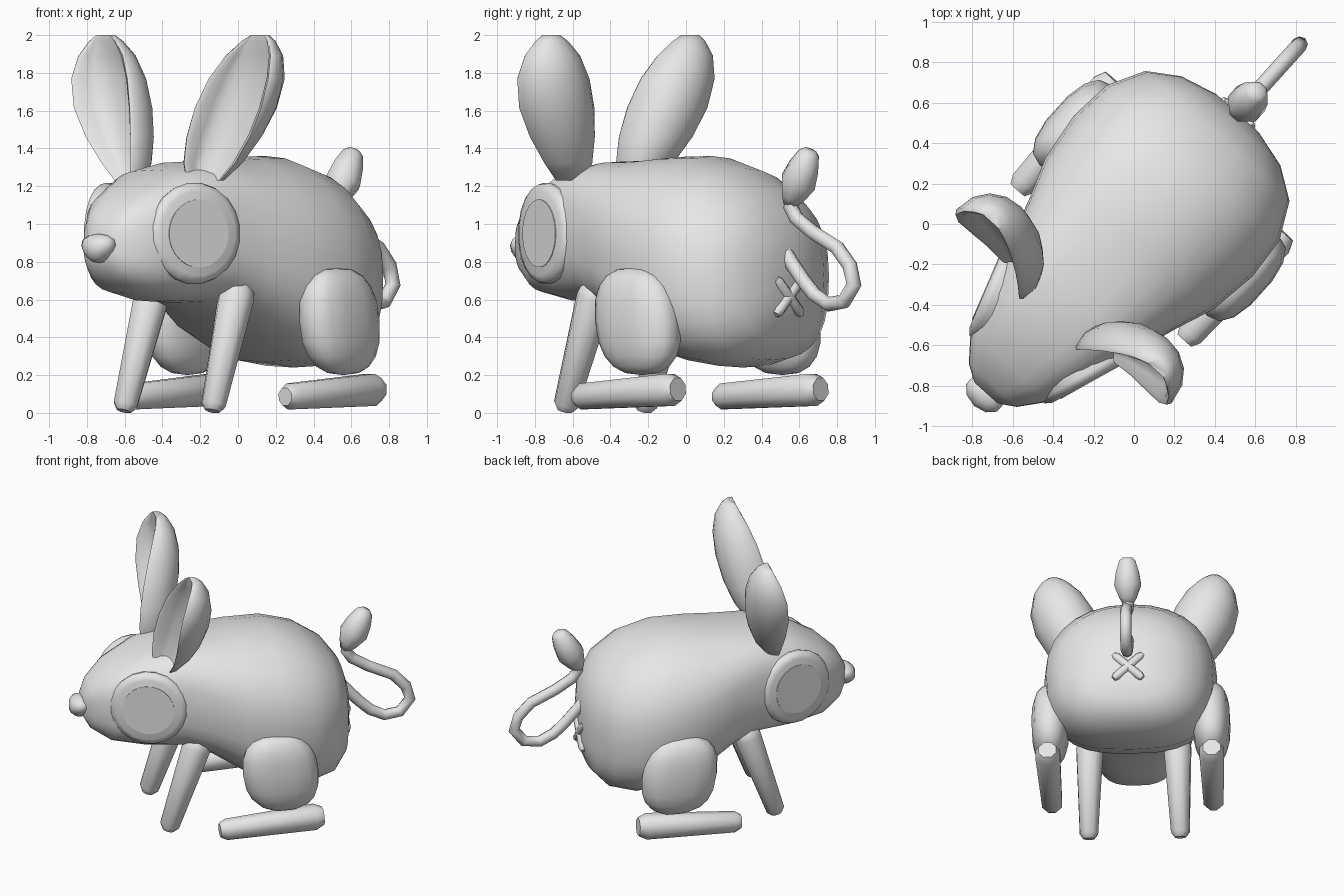
import bpy, bmesh, math
from mathutils import Vector, Matrix

old = bpy.data.objects.get("Cube")
if old:
    bpy.data.objects.remove(old, do_unlink=True)

grey = bpy.data.materials.new("plain_grey")
grey.use_nodes = True
COLOUR = (0.8, 0.8, 0.8, 1)
grey.diffuse_color = COLOUR
grey.node_tree.nodes["Principled BSDF"].inputs["Base Color"].default_value = COLOUR

# The animal stands turned: work in (side, forward, up), then turn to the world.
TURN = Matrix.Rotation(math.radians(-42), 3, 'Z')


def place(side, forward, up):
    return TURN @ Vector((side + .015, -forward, up))


def finish(name, bm, angle=50):
    bmesh.ops.recalc_face_normals(bm, faces=bm.faces)
    mesh = bpy.data.meshes.new(name)
    bm.to_mesh(mesh)
    bm.free()
    obj = bpy.data.objects.new(name, mesh)
    bpy.context.collection.objects.link(obj)
    mesh.materials.append(grey)
    bpy.ops.object.select_all(action='DESELECT')
    bpy.context.view_layer.objects.active = obj
    obj.select_set(True)
    bpy.ops.object.shade_smooth_by_angle(angle=math.radians(angle))


def loft(name, rings, angle=50):
    """Skin closed rings of (side, forward, up) points and cap both ends."""
    bm = bmesh.new()
    loops = [[bm.verts.new(place(*p)) for p in ring] for ring in rings]
    n = len(loops[0])
    for a, b in zip(loops, loops[1:]):
        for i in range(n):
            j = (i + 1) % n
            bm.faces.new((a[i], a[j], b[j], b[i]))
    bm.faces.new(loops[0])
    bm.faces.new(loops[-1])
    finish(name, bm, angle)


def limb(name, start, end, stations, sides=8, angle=50):
    """Round bar from start to end; stations are (fraction, radius)."""
    start, end = Vector(start), Vector(end)
    turn = (end - start).to_track_quat('Z', 'Y')
    rings = []
    for t, r in stations:
        centre = start.lerp(end, t)
        rings.append([centre + turn @ Vector((r * math.cos(a), r * math.sin(a), 0))
                      for a in (math.tau * (i + 0.5) / sides for i in range(sides))])
    loft(name, rings, angle)


def boxy(value, power):
    return math.copysign(abs(value) ** power, value)


# Body and head: forward, half width, bottom, top, roundness of the upper half
BODY = [(1.11, .08, .81, .97, .8), (1.06, .16, .72, 1.06, .7), (.93, .265, .635, 1.17, .65),
        (.7, .342, .59, 1.285, .62), (.45, .42, .58, 1.33, .67), (.25, .485, .51, 1.335, .78),
        (.05, .56, .38, 1.355, .9), (-.2, .595, .27, 1.36, .95), (-.42, .575, .24, 1.295, .92),
        (-.6, .48, .28, 1.175, .88), (-.7, .33, .38, 1.04, .85), (-.75, .14, .56, .88, .9)]
rings = []
for f, w, low, high, top in BODY:
    ring = []
    for i in range(28):
        a = math.tau * i / 28
        power = top if i <= 14 else .72
        ring.append((w * boxy(math.cos(a), power), f,
                     (low + high) / 2 + (high - low) / 2 * boxy(math.sin(a), power)))
    rings.append(ring)
loft("body", rings, 80)

# Nose: rounded wedge, wide on top and pointed below
bm = bmesh.new()
bmesh.ops.create_uvsphere(bm, u_segments=10, v_segments=7, radius=1)
for v in bm.verts:
    taper = .88 + .35 * v.co.z
    v.co = place(.115 * v.co.x * taper, 1.12 + .08 * v.co.y, .87 + .078 * v.co.z)
finish("nose", bm, 80)

# Ear stations: fraction, half width of the cup
EAR = [(0, .1), (.12, .16), (.3, .21), (.5, .235), (.7, .222), (.86, .17), (.96, .1), (1, .055)]
# Ear section: width factor, depth factor, arc steps for back, rolled rim and hollow
ARCS = [(1, 1, range(9)), (.93, -.1, (8,)), (.8, .55, range(8, -1, -1)), (.93, -.1, (0,))]


def ear(name, m):
    rings = []
    for t, w in EAR:
        cx = .285 + .265 * t + .03 * math.sin(math.pi * t)
        cf, cz = .6 - .03 * t - .105 * t ** 3, 1.23 + .77 * t
        twist = math.radians(22) * (1 - t) ** 2
        depth = w * (1.12 - .1 * t)
        ring = []
        for wide, deep, steps in ARCS:
            hollow = deep * (1 - t ** 8) if wide < 1 else deep
            for i in steps:
                a = math.pi * i / 8
                x = wide * w * math.cos(a)
                y = -hollow * depth * boxy(math.sin(a), .85) if deep > 0 else -hollow * w
                ring.append((m * (cx + x * math.cos(twist) + y * math.sin(twist)),
                             cf - x * math.sin(twist) + y * math.cos(twist), cz))
        rings.append(ring)
    loft(name, rings, 60)


def eye(name, m):
    out = Vector((m * .946, .323, 0)).normalized()
    centre = Vector((m * .33, .71, .95))
    # nearly flush domed rim with a flat middle
    limb(name + "_rim", centre - out * .09, centre + out * .02,
         [(0, .25), (.6, .27), (.85, .262), (1, .225)], 20, 60)
    limb(name + "_disc", centre + out * .018, centre + out * .024,
         [(0, .18), (1, .18)], 24, 30)


def thigh(name, m):
    bm = bmesh.new()
    bmesh.ops.create_uvsphere(bm, u_segments=14, v_segments=10, radius=1)
    for v in bm.verts:
        p = Vector([boxy(c, .8) for c in v.co])
        v.co = place(m * (.555 + .13 * p.x), -.17 - .265 * p.y + .03 * p.z, .485 + .285 * p.z)
    finish(name, bm, 80)


for word, m in (("left", 1), ("right", -1)):
    ear(word + "_ear", m)
    eye(word + "_eye", m)
    thigh(word + "_thigh", m)
    limb(word + "_front_leg", (m * .315, .57, .01), (m * .3, .34, .69),
         [(0, .04), (.05, .068), (.88, .1), (.97, .085), (1, .05)])
    limb(word + "_hind_foot", (m * .555, .26, .085), (m * .565, -.465, .125),
         [(0, .05), (.06, .074), (.92, .092), (1, .065)])

# Tail: bent wire with a plump tip
PATH = [(-.66, .92), (-.76, .8), (-.85, .7), (-.93, .625), (-1.03, .575), (-1.14, .59),
        (-1.21, .68), (-1.18, .78), (-1.09, .875), (-.92, .955), (-.8, 1.03),
        (-.76, 1.09), (-.78, 1.16)]
rings = []
for i, (f, z) in enumerate(PATH):
    f0, z0 = PATH[max(i - 1, 0)]
    f1, z1 = PATH[min(i + 1, len(PATH) - 1)]
    along = Vector((f1 - f0, z1 - z0)).normalized()
    rings.append([(.04 * math.cos(a), f - .04 * math.sin(a) * along.y,
                   z + .04 * math.sin(a) * along.x)
                  for a in (math.tau * k / 8 for k in range(8))])
loft("tail", rings, 80)
limb("tail_tip", (0, -.75, 1.1), (0, -.9, 1.39),
     [(0, .035), (.15, .065), (.42, .1), (.7, .085), (.93, .06), (1, .035)], 8, 80)

# Crossed bars under the tail
for word, m in (("first", 1), ("second", -1)):
    limb(word + "_cross_bar", (-m * .1, -.745, .52), (m * .1, -.745, .71),
         [(0, .018), (.1, .03), (.9, .03), (1, .018)])
